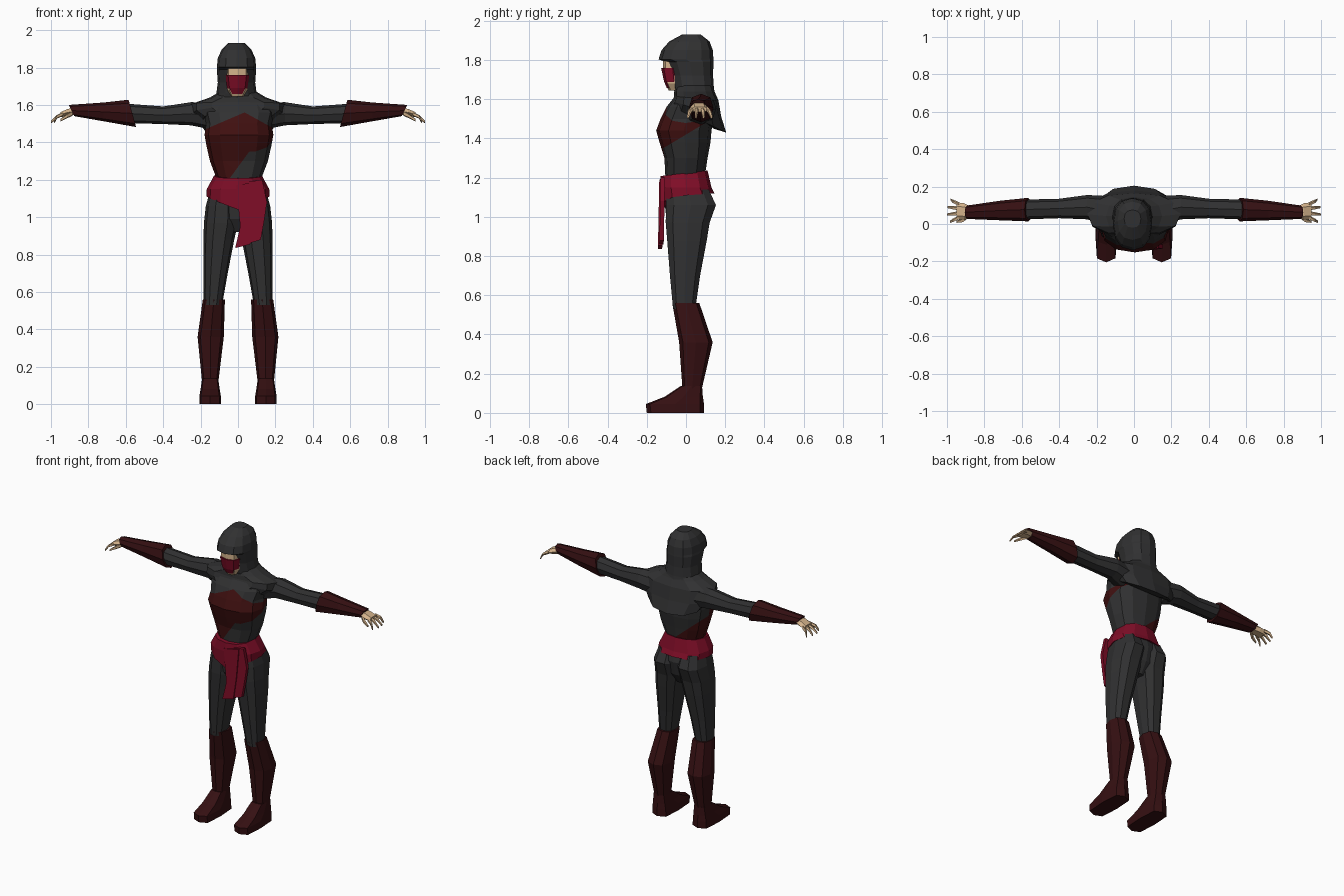
import bpy, bmesh, math
from mathutils import Vector


def material(name, r, g, b):
    m = bpy.data.materials.new(name)
    m.diffuse_color = (r, g, b, 1)
    return m


CLOTH = material("charcoal cloth", 0.03, 0.03, 0.031)
WRAP = material("maroon wrap", 0.05, 0.005, 0.005)
LEATHER = material("dark maroon leather", 0.036, 0.005, 0.006)
SASH = material("crimson sash", 0.21, 0.004, 0.02)
SKIN = material("skin", 0.66, 0.45, 0.26)


def power(v, p):
    return math.copysign(abs(v) ** p, v)


def ring_z(cx, hw, yf, yb, z, n=12, p=0.85, tilt=0.0):
    """Horizontal section from y=yf to y=yb; tilt raises the back edge."""
    pts = []
    for i in range(n):
        a = math.tau * i / n
        c, s = power(math.cos(a), p), power(math.sin(a), p)
        pts.append(Vector((cx + hw * c, (yf + yb) / 2 + (yb - yf) / 2 * s, z + tilt * s)))
    return pts


def ring_x(x, cy, hy, cz, hz, n=8, p=0.85, lean=0.0):
    """Section across the x axis; lean moves the bottom edge along x."""
    pts = []
    for i in range(n):
        a = math.tau * i / n
        c, s = power(math.cos(a), p), power(math.sin(a), p)
        pts.append(Vector((x + lean * s, cy + hy * c, cz + hz * s)))
    return pts


def finish(name, bm, mats):
    bmesh.ops.recalc_face_normals(bm, faces=bm.faces)
    mesh = bpy.data.meshes.new(name)
    bm.to_mesh(mesh)
    bm.free()
    for m in mats:
        mesh.materials.append(m)
    ob = bpy.data.objects.new(name, mesh)
    bpy.context.collection.objects.link(ob)
    return ob


def loft_bm(rings):
    bm = bmesh.new()
    loops = [[bm.verts.new(p) for p in r] for r in rings]
    n = len(loops[0])
    for a, b in zip(loops, loops[1:]):
        for i in range(n):
            j = (i + 1) % n
            bm.faces.new((a[i], a[j], b[j], b[i]))
    bm.faces.new(loops[0])
    bm.faces.new(loops[-1])
    return bm


def loft(name, rings, mat):
    return finish(name, loft_bm(rings), [mat])


def mirrored(name, rings, mat):
    for side, s in (("left", 1), ("right", -1)):
        loft(f"{side}_{name}", [[Vector((p.x * s, p.y, p.z)) for p in r] for r in rings], mat)


# Torso, cut along the edges of the chest wrap
bm = loft_bm([ring_z(0.005, hw, yf, yb, z) for hw, yf, yb, z in (
    (0.13, -0.10, 0.10, 1.14), (0.117, -0.105, 0.095, 1.20), (0.155, -0.11, 0.11, 1.30),
    (0.173, -0.135, 0.125, 1.38), (0.184, -0.152, 0.13, 1.44), (0.175, -0.13, 0.14, 1.50),
    (0.19, -0.10, 0.14, 1.56), (0.17, -0.06, 0.13, 1.61), (0.10, -0.04, 0.10, 1.64))])
cuts = (((0.035, 0, 1.56), (-0.43, 0, 1)), ((0.035, 0, 1.56), (0.55, 0, 1)),
        ((0, -0.10, 1.36), (0, -0.6, 1)), ((-0.05, 0, 1.20), (1, 0, -0.73)),
        ((0, 0, 1.24), (0.85, 0, 1)), ((0, 0, 0), (0, 1, 0)))
for co, no in cuts:
    bmesh.ops.bisect_plane(bm, geom=bm.verts[:] + bm.edges[:] + bm.faces[:],
                           plane_co=co, plane_no=no)
for f in bm.faces:
    c = f.calc_center_median()
    below = [(c - Vector(co)).dot(Vector(no)) < 0 for co, no in cuts]
    under_tent = below[0] and below[1]
    if c.y < 0:
        red = under_tent and (not below[2] or below[3])
    elif c.x > 0:
        red = under_tent and not below[2] and c.z > 1.4 and c.y < 0.11
    else:
        red = below[4]
    f.material_index = int(red)
finish("torso", bm, [CLOTH, WRAP])

# Shoulder mantle, hanging lower at the back
loft("mantle", [
    ring_z(0, 0.10, -0.05, 0.135, 1.67),
    ring_z(0, 0.15, -0.06, 0.145, 1.64),
    ring_z(0, 0.25, -0.06, 0.165, 1.605, tilt=-0.01),
    ring_z(0, 0.25, -0.07, 0.18, 1.55, tilt=-0.04),
    ring_z(0, 0.20, -0.09, 0.205, 1.50, tilt=-0.07),
    ring_z(0, 0.15, -0.04, 0.14, 1.52, tilt=-0.07)], CLOTH)

# Hood with a brow overhanging the face opening
loft("hood", [ring_z(-0.008, hw, yf, yb, z) for hw, yf, yb, z in (
    (0.13, -0.05, 0.15, 1.61), (0.108, -0.065, 0.142, 1.66), (0.10, -0.075, 0.138, 1.72),
    (0.105, -0.10, 0.14, 1.79), (0.105, -0.14, 0.14, 1.803), (0.10, -0.125, 0.137, 1.85),
    (0.08, -0.085, 0.12, 1.895), (0.045, -0.02, 0.075, 1.93))], CLOTH)

# Face and cloth mask
loft("face", [ring_z(-0.004, hw, yf, 0, z, 8, 0.75) for hw, yf, z in (
    (0.035, -0.088, 1.645), (0.055, -0.105, 1.68), (0.06, -0.118, 1.76),
    (0.06, -0.118, 1.802))], SKIN)
loft("mask", [ring_z(-0.004, hw, yf, -0.01, z, 8, 0.75) for hw, yf, z in (
    (0.034, -0.098, 1.658), (0.054, -0.112, 1.69), (0.064, -0.127, 1.76))], SASH)

# Pelvis between the legs
loft("pelvis", [ring_z(0, hw, yf, yb, z) for hw, yf, yb, z in (
    (0.14, -0.10, 0.11, 1.18), (0.165, -0.11, 0.135, 1.08),
    (0.13, -0.10, 0.115, 0.99), (0.04, -0.06, 0.07, 0.92))], CLOTH)

# Waist sash, drooping at the centre
sash = loft("waist_sash", [ring_z(0, hw, yf, yb, z, tilt=t) for hw, yf, yb, z, t in (
    (0.11, -0.10, 0.09, 1.22, 0.01), (0.128, -0.13, 0.11, 1.222, 0.014),
    (0.167, -0.135, 0.13, 1.15, 0.0), (0.168, -0.132, 0.145, 1.11, 0.01),
    (0.15, -0.10, 0.12, 1.12, 0.01))], SASH)
for v in sash.data.vertices:
    if v.co.z < 1.13 and v.co.y < 0.0:
        v.co.z -= 0.06 * max(0, 1 - abs(v.co.x) / 0.16)


# Hanging ends of the sash: outline in x and z, given thickness in y
def panel(name, outline, y, depth):
    rings = [[Vector((x, y + d - 0.02 * (1.1 - z), z)) for x, z in outline] for d in (0, depth)]
    loft(name, rings, SASH)


panel("sash_end_inner", [(-0.01, 1.17), (0.10, 1.19), (0.085, 1.0), (0.065, 0.855),
                         (-0.015, 0.835), (0.012, 0.95)], -0.138, 0.022)
panel("sash_end_outer", [(0.06, 1.19), (0.13, 1.20), (0.155, 1.08), (0.14, 0.98),
                         (0.122, 0.88), (0.06, 0.86)], -0.131, 0.022)


# Vertical limb sections: inner x, outer x, front y, back y, z
def limb(rows, n, p):
    return [ring_z((a + b) / 2, (b - a) / 2, yf, yb, z, n, p) for a, b, yf, yb, z in rows]


mirrored("leg", limb((
    (0.01, 0.15, -0.10, 0.12, 1.14), (0.0, 0.172, -0.108, 0.158, 1.06),
    (0.0, 0.182, -0.108, 0.125, 0.97), (0.02, 0.185, -0.10, 0.11, 0.88),
    (0.055, 0.185, -0.085, 0.075, 0.70), (0.085, 0.183, -0.068, 0.05, 0.53)), 10, 0.8), CLOTH)
mirrored("boot", limb((
    (0.07, 0.188, -0.07, 0.068, 0.56), (0.076, 0.216, -0.035, 0.136, 0.36),
    (0.105, 0.192, -0.018, 0.08, 0.12)), 8, 0.75), LEATHER)
mirrored("foot", limb((
    (0.09, 0.207, -0.20, 0.092, 0.0), (0.092, 0.206, -0.205, 0.092, 0.045),
    (0.098, 0.20, -0.11, 0.086, 0.082), (0.106, 0.192, -0.025, 0.082, 0.138)), 8, 0.45), LEATHER)

# Arms and forearm guards
mirrored("arm", [
    ring_x(0.15, 0.07, 0.08, 1.54, 0.07), ring_x(0.25, 0.09, 0.065, 1.553, 0.062),
    ring_x(0.40, 0.083, 0.052, 1.545, 0.047), ring_x(0.60, 0.077, 0.053, 1.555, 0.052)], CLOTH)
mirrored("forearm_guard", [
    ring_x(0.565, 0.077, 0.063, 1.555, 0.073, lean=0.02),
    ring_x(0.72, 0.072, 0.052, 1.563, 0.05),
    ring_x(0.89, 0.063, 0.036, 1.57, 0.03, lean=0.015)], LEATHER)

# Hands with four spread fingers and a thumb
mirrored("palm", [
    ring_x(0.86, 0.063, 0.026, 1.568, 0.02, 6), ring_x(0.91, 0.066, 0.045, 1.56, 0.021, 6),
    ring_x(0.95, 0.07, 0.046, 1.548, 0.015, 6)], SKIN)
for i, (name, tip) in enumerate((("index", 0.985), ("middle", 1.0), ("ring", 0.997), ("little", 0.98))):
    y = 0.034 + 0.024 * i
    spread = 0.016 * (i - 1.5)
    mirrored(f"{name}_finger", [
        ring_x(0.935, y, 0.011, 1.552, 0.011, 5),
        ring_x(0.968, y + spread * 0.6, 0.010, 1.537, 0.010, 5),
        ring_x(tip, y + spread, 0.006, 1.509, 0.007, 5)], SKIN)
mirrored("thumb", [
    ring_x(0.885, 0.045, 0.014, 1.555, 0.014, 5), ring_x(0.915, 0.02, 0.012, 1.54, 0.012, 5),
    ring_x(0.95, 0.011, 0.006, 1.518, 0.007, 5)], SKIN)
